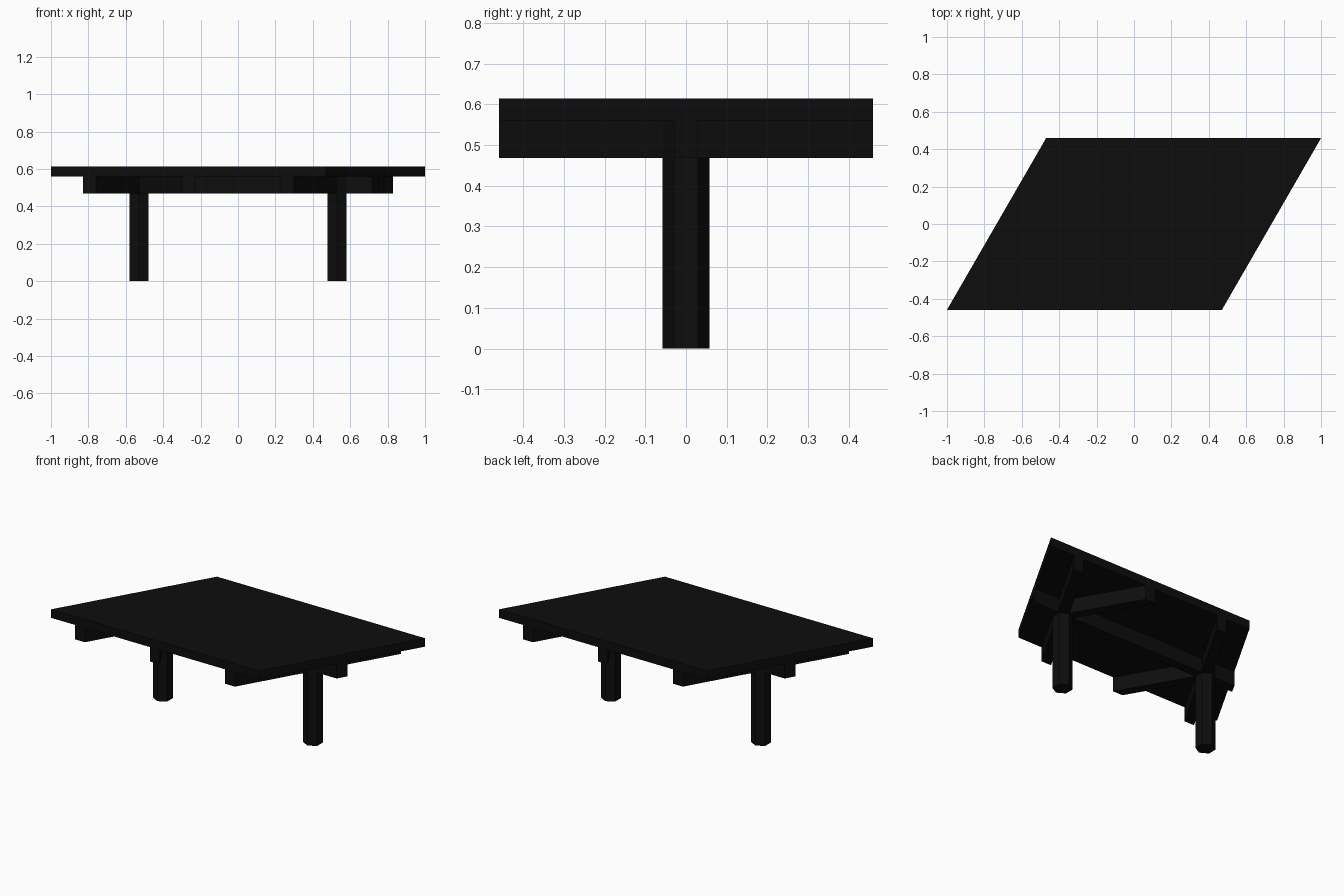
import bpy, bmesh
from math import sin, cos, pi, sqrt

if "Cube" in bpy.data.objects:
    bpy.data.objects.remove(bpy.data.objects["Cube"])

HY = 0.459                 # half depth of the top
SL = 1 / sqrt(3)           # x shift per y along a 60 degree edge
LEG_X, LEG_R = 0.53, 0.058
W = 0.03                   # half width of a beam
Z_BEAM, Z_TOP, Z_MAX = 0.468, 0.56, 0.614

black = bpy.data.materials.new("black")
black.diffuse_color = (0.004, 0.004, 0.004, 1)
black.use_nodes = True
black.node_tree.nodes["Principled BSDF"].inputs["Base Color"].default_value = black.diffuse_color


def prism(name, pts, z0, z1):
    """Vertical extrusion of a flat outline."""
    bm = bmesh.new()
    face = bm.faces.new([bm.verts.new((x, y, z0)) for x, y in pts])
    ext = bmesh.ops.extrude_face_region(bm, geom=[face])
    verts = [v for v in ext["geom"] if isinstance(v, bmesh.types.BMVert)]
    bmesh.ops.translate(bm, verts=verts, vec=(0, 0, z1 - z0))
    bmesh.ops.recalc_face_normals(bm, faces=bm.faces)
    me = bpy.data.meshes.new(name)
    bm.to_mesh(me)
    bm.free()
    me.materials.append(black)
    ob = bpy.data.objects.new(name, me)
    bpy.context.collection.objects.link(ob)


def slanted_beam(name, cx, y0, y1, slope):
    """Beam at 60 degrees with ends cut flush with the front and back edges."""
    h = W / sin(pi / 3)
    pts = [(cx + slope * y + s * h, y)
           for y, s in ((y0, -1), (y0, 1), (y1, 1), (y1, -1))]
    prism(name, pts, Z_BEAM, Z_TOP)


# Parallelogram top
sh = HY * SL
half = 1 - sh
prism("table_top", [(-1, -HY), (half - sh, -HY), (1, HY), (sh - half, HY)],
      Z_TOP, Z_MAX)

# Long beam, ends cut flush with the slanted sides
prism("long_beam", [(-half - W * SL, -W), (half - W * SL, -W),
                    (half + W * SL, W), (-half + W * SL, W)], Z_BEAM, Z_TOP)

# Hexagonal legs and the beams that branch from them
for side, s in (("left", -1), ("right", 1)):
    x = s * LEG_X
    prism(side + "_leg", [(x + LEG_R * cos(pi / 6 + k * pi / 3),
                           LEG_R * sin(pi / 6 + k * pi / 3)) for k in range(6)],
          0, Z_TOP)
    slanted_beam(side + "_cross_beam", x, -HY, HY, SL)
    slanted_beam(side + "_branch_beam", x, 0, s * HY, -SL)
